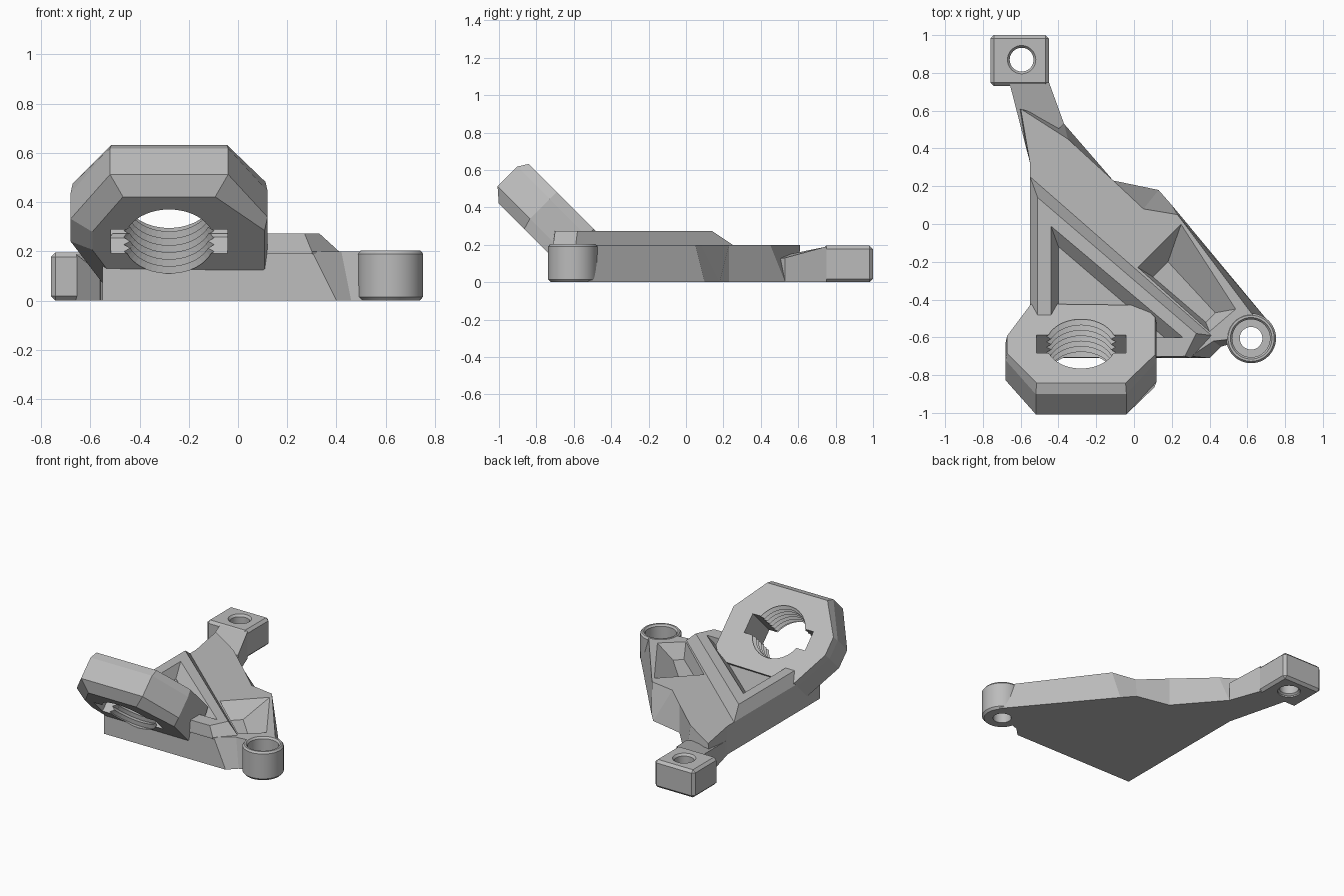
import bpy, bmesh, math
from mathutils import Matrix, Vector

cube = bpy.data.objects.get("Cube")
if cube:
    bpy.data.objects.remove(cube, do_unlink=True)

grey = bpy.data.materials.new("plain_grey")
grey.use_nodes = True
COLOUR = (0.5, 0.5, 0.5, 1)
grey.diffuse_color = COLOUR
grey.node_tree.nodes["Principled BSDF"].inputs["Base Color"].default_value = COLOUR


def finish(name, bm, matrix=None, smooth=False):
    bmesh.ops.recalc_face_normals(bm, faces=bm.faces[:])
    mesh = bpy.data.meshes.new(name)
    bm.to_mesh(mesh)
    bm.free()
    mesh.materials.append(grey)
    obj = bpy.data.objects.new(name, mesh)
    bpy.context.collection.objects.link(obj)
    if matrix:
        obj.matrix_world = matrix
    if smooth:
        bpy.ops.object.select_all(action='DESELECT')
        obj.select_set(True)
        bpy.context.view_layer.objects.active = obj
        bpy.ops.object.shade_smooth_by_angle(angle=math.radians(30))
    return obj


def loft(name, rings, matrix=None):
    """Solid through a stack of matching outlines."""
    bm = bmesh.new()
    loops = [[bm.verts.new(p) for p in ring] for ring in rings]
    n = len(loops[0])
    bm.faces.new(loops[0])
    bm.faces.new(loops[-1])
    for a, b in zip(loops, loops[1:]):
        for i in range(n):
            j = (i + 1) % n
            bm.faces.new((a[i], a[j], b[j], b[i]))
    return finish(name, bm, matrix)


def level(points, z, scale=1):
    return [(x * scale, y * scale, z) for x, y in points]


def lathe(name, profile, matrix, closed=False, smooth=True, segments=48):
    """Turn (radius, height) points about the local z axis."""
    bm = bmesh.new()
    rings = []
    for r, z in profile:
        rings.append([bm.verts.new((r * math.cos(math.tau * i / segments),
                                    r * math.sin(math.tau * i / segments), z))
                      for i in range(segments)])
    pairs = list(zip(rings, rings[1:]))
    if closed:
        pairs.append((rings[-1], rings[0]))
    else:
        bm.faces.new(rings[0])
        bm.faces.new(rings[-1])
    for a, b in pairs:
        for i in range(segments):
            j = (i + 1) % segments
            bm.faces.new((a[i], a[j], b[j], b[i]))
    return finish(name, bm, matrix, smooth)


def cut(obj, *cutters):
    for cutter in cutters:
        cutter.hide_render = True
        cutter.hide_set(True)
        mod = obj.modifiers.new("cut", 'BOOLEAN')
        mod.operation = 'DIFFERENCE'
        mod.solver = 'EXACT'
        mod.object = cutter


def bevel(obj, width):
    mod = obj.modifiers.new("edge", 'BEVEL')
    mod.width = width
    mod.segments = 1
    mod.limit_method = 'ANGLE'
    mod.angle_limit = math.radians(40)


# Main plate, with sloping right-hand sides
foot = [(-0.55, -0.71), (0.4, -0.71), (0.46, -0.65), (0.62, -0.6), (0.715, -0.52),
        (0.2, 0.1), (0.13, 0.18), (-0.11, 0.23), (-0.37, 0.53), (-0.615, 0.6), (-0.55, 0.32)]
deck = [(-0.55, -0.71), (0.3, -0.7), (0.42, -0.62), (0.6, -0.6), (0.68, -0.55),
        (0.23, 0.05), (0.05, 0.08), (-0.11, 0.23), (-0.35, 0.45), (-0.6, 0.61), (-0.55, 0.32)]
plate = loft("base_plate", [level(foot, 0), level(deck, 0.2)])

# Valley between the ridge and the right rail
valley_floor = [(0.1, -0.28), (0.18, -0.2), (0.43, -0.47), (0.38, -0.52)]
valley_top = [(0.02, -0.23), (0.25, 0.0), (0.54, -0.45), (0.4, -0.57)]
valley = loft("valley_cutter", [level(valley_floor, 0.1), level(valley_top, 0.201)])

# Raised triangular rim with a shallow pocket
rim_foot = [(-0.55, 0.25), (-0.55, -0.71), (0.3, -0.71), (0.41, -0.59)]
rim_top = [(-0.51, 0.14), (-0.51, -0.71), (0.27, -0.7), (0.33, -0.58)]
rim = loft("raised_rim", [level(rim_foot, 0.19), level(rim_foot, 0.2), level(rim_top, 0.273)])
pocket_floor = [(-0.4, -0.12), (-0.4, -0.6), (0.16, -0.6)]
pocket_top = [(-0.44, -0.01), (-0.44, -0.6), (0.26, -0.6)]
pocket = loft("pocket_cutter", [level(pocket_floor, 0.18), level(pocket_floor, 0.203),
                                level(pocket_top, 0.274)])
cut(rim, pocket)

# Arm and square mounting tab
arm_foot = [(-0.56, 0.36), (-0.37, 0.53), (-0.45, 0.75), (-0.66, 0.75)]
arm_heights = (0.11, 0.13, 0.19, 0.19)
loft("arm", [level(arm_foot, 0), [(x, y, z) for (x, y), z in zip(arm_foot, arm_heights)]])
square = [(-0.76, 0.73), (-0.45, 0.73), (-0.45, 1.0), (-0.76, 1.0)]
tab = loft("mounting_tab", [level(square, 0), level(square, 0.195)])
bevel(tab, 0.018)
tab_hole = lathe("tab_hole_cutter", [(0.075, -0.05), (0.075, 0.01), (0.063, 0.02), (0.063, 0.18),
                                     (0.075, 0.195), (0.075, 0.25)],
                 Matrix.Translation((-0.595, 0.87, 0)))
cut(tab, tab_hole)

# Round boss with a counterbore
boss_spot = Matrix.Translation((0.62, -0.605, 0))
lathe("round_boss", [(0.06, 0), (0.118, 0), (0.132, 0.015), (0.132, 0.19), (0.122, 0.203),
                     (0.11, 0.203), (0.1, 0.19), (0.1, 0.1), (0.06, 0.1)], boss_spot, closed=True)
boss_clear = lathe("boss_clearance_cutter", [(0.115, -0.05), (0.115, 0.3)], boss_spot)

# Tilted eight-sided holder: local y runs up the slab, local z points out of its front
c = math.sqrt(0.5)
tilt = Matrix(((1, 0, 0, -0.28), (0, -c, -c, -0.82), (0, c, -c, 0.24), (0, 0, 0, 1)))
octagon = [(0.4, -0.2), (0.4, 0.08), (0.24, 0.325), (-0.24, 0.325),
           (-0.4, 0.07), (-0.4, -0.06), (-0.27, -0.3), (0.33, -0.29)]
front = [(x * 0.78 if x < 0 or y > 0.3 else x * 0.97, y * 0.79) for x, y in octagon]
back = [(x * 0.98, y * 0.9 if y > 0.3 else y) for x, y in octagon]
holder = loft("tilted_holder", [level(front, 0), level(octagon, -0.06),
                                level(octagon, -0.21), level(back, -0.262)], tilt)

# Threaded bore and its two side slots
thread = [(0.19, 0.2)]
TURNS = 7
for i in range(TURNS):
    z = 0.01 - i * 0.28 / TURNS
    thread += [(0.172, z), (0.196, z - 0.14 / TURNS)]
thread += [(0.172, -0.275), (0.172, -0.29)]
bore = lathe("bore_cutter", thread, tilt, smooth=False)
slot_shape = [(-0.237, -0.068), (0.237, -0.068), (0.237, 0.068), (-0.237, 0.068)]
slot = loft("slot_cutter", [level(slot_shape, 0.1), level(slot_shape, -0.29)], tilt)

cut(holder, bore, slot)
cut(plate, valley, boss_clear, bore)
cut(rim, bore, boss_clear)
